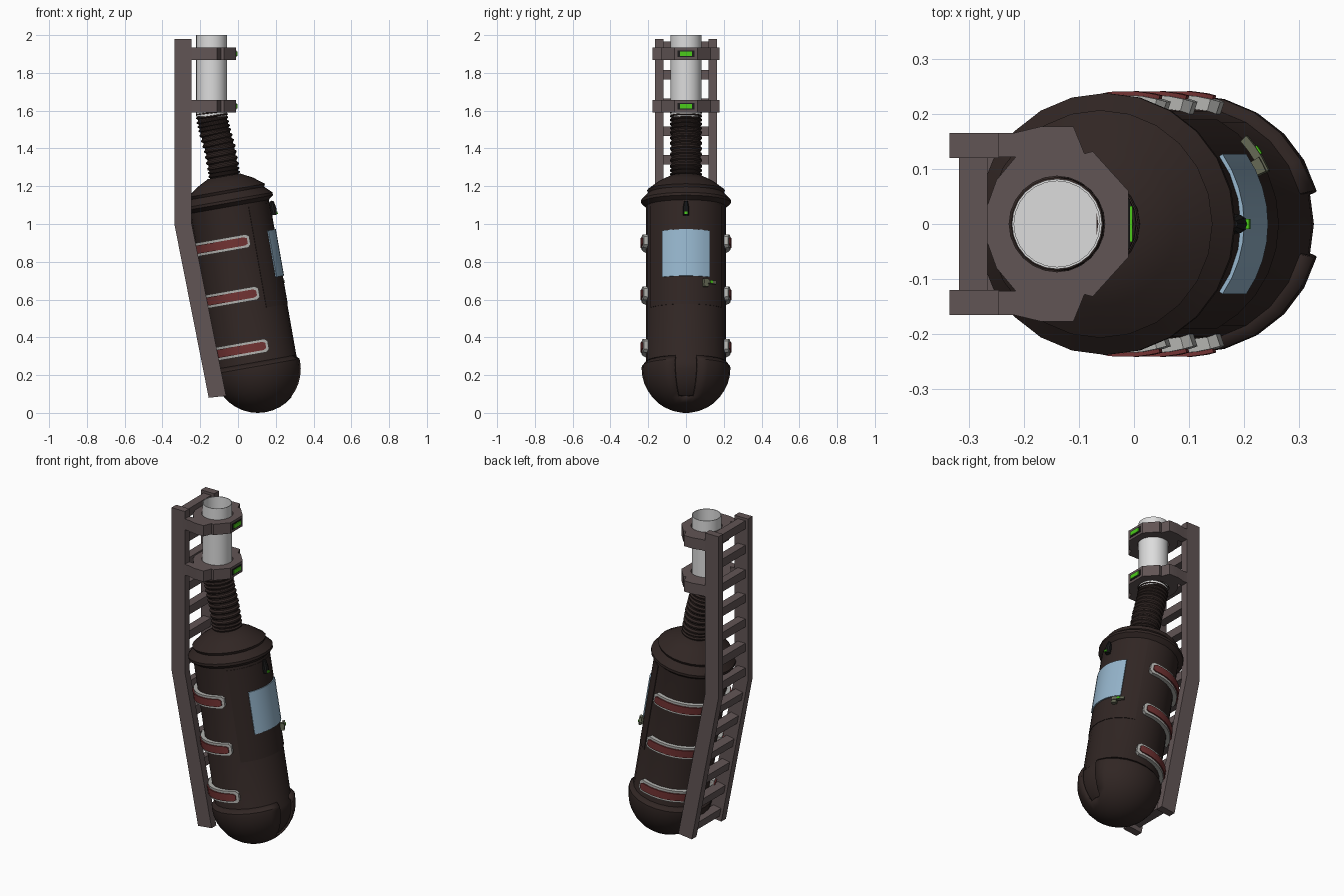
import bpy, bmesh, math
from mathutils import Matrix, Vector

if "Cube" in bpy.data.objects:
    bpy.data.objects.remove(bpy.data.objects["Cube"])

def material(name, r, g, b):
    m = bpy.data.materials.new(name)
    m.diffuse_color = (r, g, b, 1)
    m.use_nodes = True
    m.node_tree.nodes["Principled BSDF"].inputs["Base Color"].default_value = m.diffuse_color
    return m

DARK = material("dark brown metal", .03, .019, .017)
FRAME = material("frame metal", .12, .09, .09)
RED = material("red strap", .17, .033, .033)
TRIM = material("pale trim", .45, .45, .43)
GLASS = material("blue glass", .30, .46, .60)
TUBE = material("white tube", .72, .72, .72)
GREEN = material("green light", .07, .60, .01)
BLACK = material("black bezel", .012, .012, .012)
OLIVE = material("olive handle", .13, .14, .09)

# Tilted frame of the pod: origin is the centre of its round bottom
POD = Matrix.Translation((.105, 0, .235)) @ Matrix.Rotation(math.radians(-10), 4, 'Y')
TUBE_AXIS = Matrix.Translation((-.14, 0, 0))
I = Matrix.Identity(4)

def make(name, bm, mat, mtx=I, angle=32):
    bmesh.ops.remove_doubles(bm, verts=bm.verts, dist=1e-5)
    bmesh.ops.recalc_face_normals(bm, faces=bm.faces)
    bm.transform(mtx)
    me = bpy.data.meshes.new(name)
    bm.to_mesh(me)
    bm.free()
    me.materials.append(mat)
    me.shade_smooth()
    me.set_sharp_from_angle(angle=math.radians(angle))
    ob = bpy.data.objects.new(name, me)
    bpy.context.collection.objects.link(ob)
    return ob

def bridge(bm, rings, closed=True):
    for a, b in zip(rings, rings[1:]):
        n = len(a)
        for i in range(n if closed else n - 1):
            j = (i + 1) % n
            bm.faces.new((a[i], a[j], b[j], b[i]))

def lathe(name, profile, mat, mtx, n=24, skip=None):
    bm = bmesh.new()
    rings = []
    for r, z in profile:
        rings.append([bm.verts.new((r * math.cos(2 * math.pi * i / n),
                                    r * math.sin(2 * math.pi * i / n), z)) for i in range(n)])
    bridge(bm, rings)
    if skip:
        bmesh.ops.delete(bm, geom=[f for f in bm.faces if skip(f.calc_center_median())], context='FACES')
    bmesh.ops.dissolve_degenerate(bm, dist=1e-6, edges=bm.edges)
    return make(name, bm, mat, mtx)

def arc_plate(name, t0, t1, u0, u1, rin, rout, mat, chamfer=0, n=8):
    """Curved plate wrapped round the pod between two angles (degrees)."""
    bm = bmesh.new()
    steps = [t0 + (t1 - t0) * i / n for i in range(n + 1)]
    if chamfer:
        steps.insert(1, t0 + math.copysign(4, t1 - t0))
    rings = []
    for k, t in enumerate(steps):
        c = chamfer if k == 0 else 0
        a = math.radians(t)
        rings.append([bm.verts.new((r * math.cos(a), r * math.sin(a), u)) for r, u in
                      ((rin, u0 + c), (rin, u1 - c), (rout, u1 - c), (rout, u0 + c))])
    bridge(bm, rings)
    bm.faces.new(rings[0])
    bm.faces.new(rings[-1])
    return make(name, bm, mat, POD)

def box(name, lo, hi, mat, mtx=I):
    bm = bmesh.new()
    bmesh.ops.create_cube(bm, size=1)
    lo, hi = Vector(lo), Vector(hi)
    for v in bm.verts:
        v.co = Vector(map(lambda c, a, b: c * (b - a) + (a + b) / 2, v.co, lo, hi))
    return make(name, bm, mat, mtx)

def sheet(name, loops, depth, mat, to3d, direction):
    """Fill outlines (later ones are holes) and extrude them."""
    bm = bmesh.new()
    edges = []
    for loop in loops:
        vs = [bm.verts.new(to3d(*p)) for p in loop]
        edges += [bm.edges.new((vs[i], vs[(i + 1) % len(vs)])) for i in range(len(vs))]
    bmesh.ops.triangle_fill(bm, use_beauty=True, edges=edges)
    res = bmesh.ops.extrude_face_region(bm, geom=bm.faces[:])
    moved = [g for g in res["geom"] if isinstance(g, bmesh.types.BMVert)]
    bmesh.ops.translate(bm, verts=moved, vec=Vector(direction) * depth)
    return make(name, bm, mat)

def bowl(r, step=10):
    return [(r * math.sin(math.radians(a)), -r * math.cos(math.radians(a))) for a in range(0, 91, step)]

# Pod body with flange and stepped lid
lathe("pod_body", bowl(.222) + [(.213, .02), (.213, .87), (.238, .89), (.238, .905), (.2, .942),
      (.207, .957), (.15, 1.0), (.087, 1.033), (0, 1.035)], DARK, POD)

# Bottom cap shell with a notch on the +x side
cap = lathe("bottom_cap", bowl(.235) + [(.234, .012), (.214, .035)], DARK, POD,
            skip=lambda c: abs(math.atan2(c.y, c.x)) < math.radians(15) and c.z > -.18 and c.x > 0)
shell = cap.modifiers.new("shell", 'SOLIDIFY')
shell.thickness = .012
shell.offset = -1

# Door, window, handle and lamp
arc_plate("door", -62, 62, .31, .855, .205, .2155, DARK, n=10)
arc_plate("window", -35, 35, .46, .71, .212, .222, GLASS)
arc_plate("handle_lever", 24, 42, .422, .44, .225, .24, OLIVE, n=3)
arc_plate("handle_post", 24, 31, .405, .447, .21, .236, OLIVE, n=2)
arc_plate("handle_light", 32, 36, .425, .437, .236, .243, GREEN, n=2)
lathe("lamp_housing", [(0, .785), (.016, .785), (.018, .82), (.01, .86), (0, .862)], BLACK,
      POD @ Matrix.Translation((.226, 0, 0)), 10)
box("lamp_light", (.238, -.009, .787), (.247, .009, .80), GREEN, POD)

# Side straps: pale rim with red band, both sides
for s in (1, -1):
    for u in (.675, .395, .113):
        arc_plate("strap_rim", 71 * s, 162 * s, u - .036, u + .036, .205, .235, TRIM, .014)
        arc_plate("strap_band", 75 * s, 162 * s, u - .022, u + .022, .22, .242, RED, .008)

# Ribbed hose following a bent path
path = [Vector(p) for p in ((-.07, 0, 1.235), (-.078, 0, 1.30), (-.097, 0, 1.40),
                            (-.122, 0, 1.49), (-.138, 0, 1.56), (-.14, 0, 1.62))]
bm = bmesh.new()
rings = []
STEPS = 64
for k in range(STEPS + 1):
    f = k / STEPS * (len(path) - 1)
    i = min(int(f), len(path) - 2)
    p = path[i].lerp(path[i + 1], f - i)
    t = (path[min(i + 2, len(path) - 1)] - path[max(i - 1, 0)]).normalized()
    side = Vector((t.z, 0, -t.x))
    r = (.076, .085, .085, .076)[k % 4]
    rings.append([bm.verts.new(p + side * r * math.cos(a) + Vector((0, r * math.sin(a), 0)))
                  for a in (2 * math.pi * j / 20 for j in range(20))])
bridge(bm, rings)
bm.faces.new(rings[0])
bm.faces.new(rings[-1])
make("ribbed_hose", bm, DARK)

# White open tube
lathe("tube", [(0, 1.57), (.082, 1.57), (.082, 2.0), (.078, 2.0), (.078, 1.63), (0, 1.63)], TUBE, TUBE_AXIS)

# Clamps round the tube, each with a green light
half = [(-.01, .06), (-.075, .132), (-.09, .128), (-.11, .177), (-.17, .177), (-.22, .165),
        (-.27, .165), (-.27, .122), (-.215, .122), (-.25, .08), (-.268, .03)]
outline = half + [(x, -y) for x, y in reversed(half)]
hole = [(-.14 + .087 * math.cos(i * math.pi / 12), .087 * math.sin(i * math.pi / 12)) for i in range(24)]
for z in (1.59, 1.868):
    sheet("clamp", [outline, hole], .066, FRAME, lambda x, y: (x, y, z), (0, 0, 1))
    box("light_bezel", (-.02, -.045, z + .015), (-.007, .045, z + .051), BLACK)
    box("clamp_light", (-.015, -.033, z + .022), (-.003, .033, z + .044), GREEN)

# Ladder rails, bent at the middle
rail = [(-.335, 1.98), (-.335, .99), (-.155, .08), (-.063, .09), (-.245, 1.0), (-.245, 1.98)]
for y in (-.165, .12):
    sheet("ladder_rail", [rail], .045, FRAME, lambda x, z: (x, y, z), (0, 1, 0))

# Ladder rungs: upright part, then leaning part
for k in range(7):
    z = 1.94 - .15 * k
    box("ladder_rung", (-.318, -.125, z - .025), (-.266, .125, z + .025), FRAME)
for k in range(6):
    z = .89 - .15 * k
    m = Matrix.Translation((-.29 + .198 * (.995 - z), 0, z)) @ Matrix.Rotation(math.radians(-11.2), 4, 'Y')
    box("ladder_rung", (-.028, -.125, -.025), (.024, .125, .025), FRAME, m)
